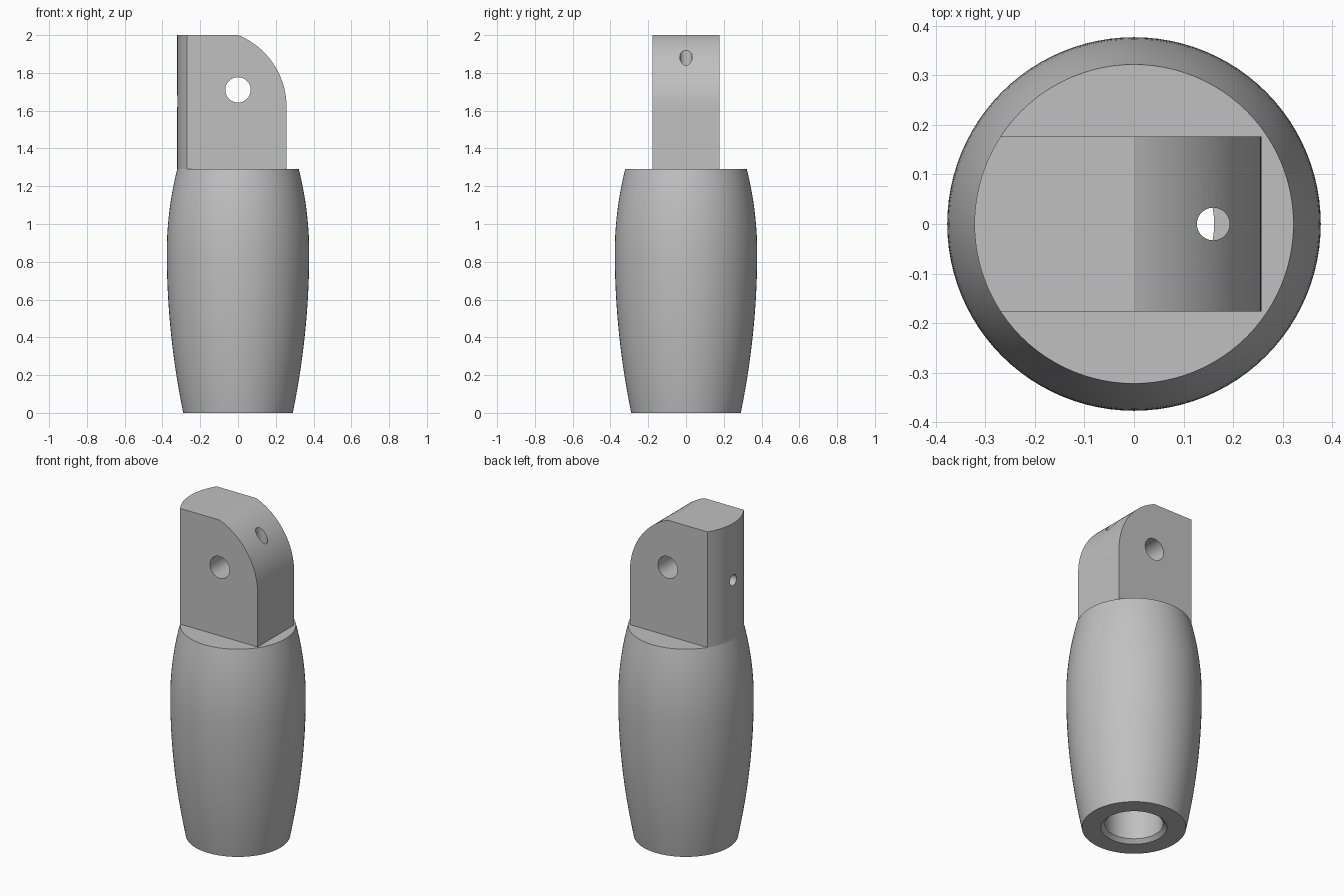
import bpy, bmesh, math
from mathutils import Matrix

if "Cube" in bpy.data.objects:
    bpy.data.objects.remove(bpy.data.objects["Cube"])

grey = bpy.data.materials.new("grey")
grey.diffuse_color = (0.53, 0.53, 0.53, 1)
grey.use_nodes = True
grey.node_tree.nodes["Principled BSDF"].inputs["Base Color"].default_value = grey.diffuse_color

BODY_TOP, TOP = 1.29, 2.0
SEGS = 96


def finish(bm, name):
    """Turn a bmesh into a named grey object."""
    bmesh.ops.recalc_face_normals(bm, faces=bm.faces)
    mesh = bpy.data.meshes.new(name)
    bm.to_mesh(mesh)
    bm.free()
    mesh.materials.append(grey)
    obj = bpy.data.objects.new(name, mesh)
    bpy.context.collection.objects.link(obj)
    return obj


def cylinder(name, radius, centre, length, axis="Z", segs=48):
    turn = {"X": Matrix.Rotation(math.pi / 2, 4, "Y"),
            "Y": Matrix.Rotation(math.pi / 2, 4, "X"),
            "Z": Matrix.Identity(4)}[axis]
    bm = bmesh.new()
    bmesh.ops.create_cone(bm, cap_ends=True, segments=segs, radius1=radius,
                          radius2=radius, depth=length,
                          matrix=Matrix.Translation(centre) @ turn)
    return finish(bm, name)


def boolean(obj, tool, operation):
    mod = obj.modifiers.new(operation, "BOOLEAN")
    mod.operation, mod.object, mod.solver = operation, tool, "EXACT"
    bpy.context.view_layer.objects.active = obj
    bpy.ops.object.modifier_apply(modifier=mod.name)


def body_radius(z):
    t, drop = (1 - z / 0.85, 0.087) if z < 0.85 else ((z - 0.85) / 0.44, 0.055)
    return 0.377 - drop * t * t


# Barrel body: turned profile with a chamfered blind bore underneath
outer = [(body_radius(BODY_TOP * i / 32), BODY_TOP * i / 32) for i in range(33)]
profile = [(0, 0.9), (0.162, 0.9), (0.162, 0.022), (0.184, 0)] + outer + [(0, BODY_TOP)]
bm = bmesh.new()
verts = [bm.verts.new((r, 0, z)) for r, z in profile]
edges = [bm.edges.new(pair) for pair in zip(verts, verts[1:])]
bmesh.ops.spin(bm, geom=verts + edges, cent=(0, 0, 0), axis=(0, 0, 1),
               angle=math.tau, steps=SEGS)
bmesh.ops.remove_doubles(bm, verts=bm.verts, dist=0.0001)
body = finish(bm, "barrel_body")

# Flat tang: side profile with one rounded shoulder, extruded across y
cx, cz, rad = -0.153, 1.62, 0.41
start = math.acos(-cx / rad)
side = [(-0.4, BODY_TOP), (0.257, BODY_TOP)]
side += [(cx + rad * math.cos(start * i / 24), cz + rad * math.sin(start * i / 24))
         for i in range(25)]
side += [(0, TOP), (-0.4, TOP)]
bm = bmesh.new()
face = bm.faces.new([bm.verts.new((x, -0.177, z)) for x, z in side])
new = bmesh.ops.extrude_face_region(bm, geom=[face])["geom"]
bmesh.ops.translate(bm, vec=(0, 0.354, 0),
                    verts=[v for v in new if isinstance(v, bmesh.types.BMVert)])
bmesh.ops.remove_doubles(bm, verts=bm.verts, dist=0.002)
tang = finish(bm, "tang")

# Round the back of the tang to match the body's top rim
rim = cylinder("rim_cutter", 0.322, (0, 0, 1.6), 2, segs=SEGS)
boolean(tang, rim, "INTERSECT")

# Cross pin hole, small back hole and vertical cord hole into the bore
pin = cylinder("pin_cutter", 0.067, (0, 0, 1.71), 1, "Y")
back = cylinder("back_cutter", 0.033, (-0.17, 0, 1.65), 0.66, "X", 32)
cord = cylinder("cord_cutter", 0.033, (0.16, 0, 1.5), 1.3, "Z", 32)
for tool in (pin, back, cord):
    boolean(tang, tool, "DIFFERENCE")
boolean(body, cord, "DIFFERENCE")

for tool in (rim, pin, back, cord):
    bpy.data.objects.remove(tool)

# Smooth turned surfaces, sharp edges kept
for obj in (body, tang):
    bpy.ops.object.select_all(action="DESELECT")
    obj.select_set(True)
    bpy.context.view_layer.objects.active = obj
    bpy.ops.object.shade_smooth_by_angle(angle=math.radians(20))
